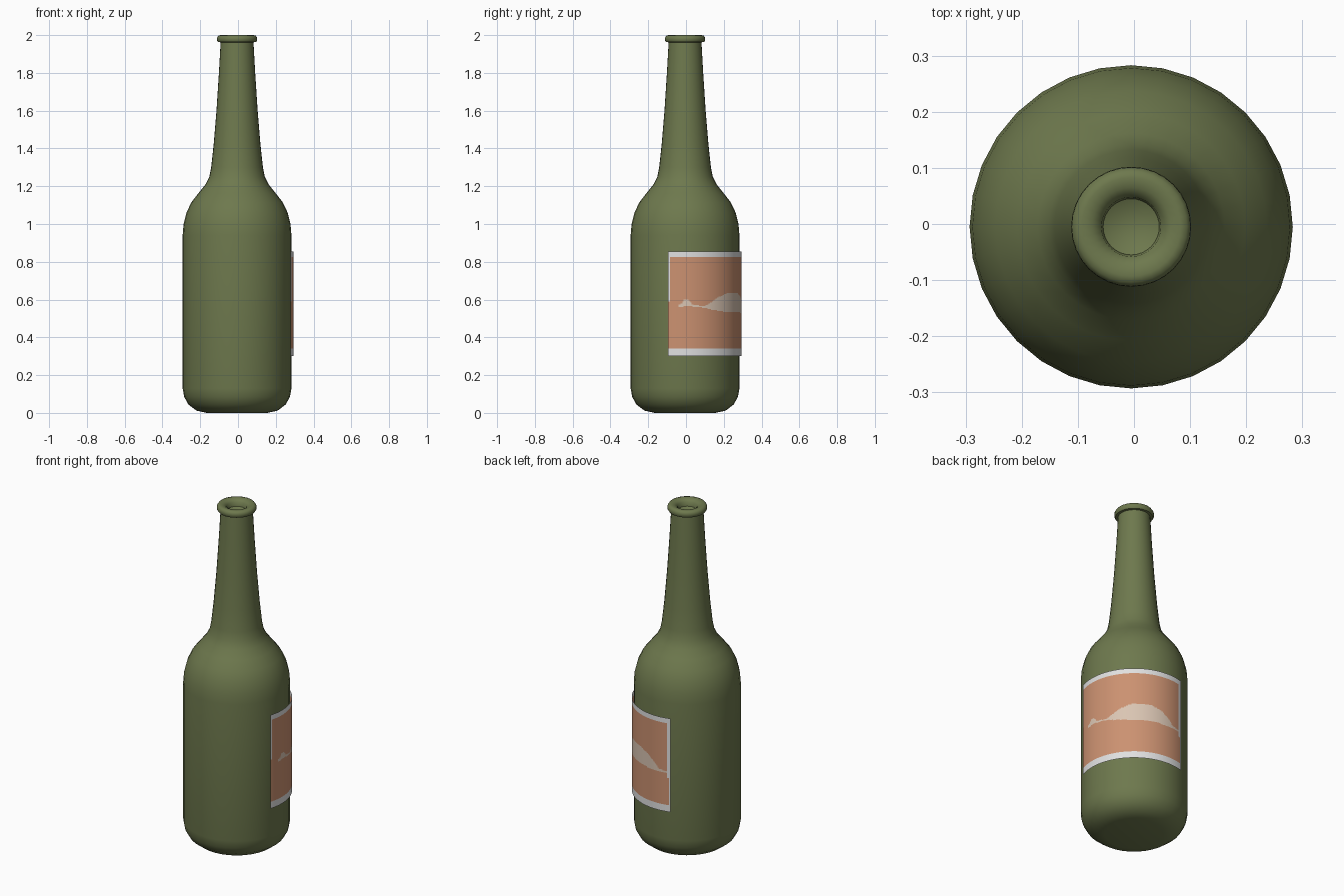
import bpy, bmesh, math
from mathutils import Vector

if "Cube" in bpy.data.objects:
    bpy.data.objects.remove(bpy.data.objects["Cube"])

CX = CY = -0.005  # bottle axis (label pushes the overall bounds outward)


def material(name, rgb):
    m = bpy.data.materials.new(name)
    m.diffuse_color = (*rgb, 1)
    m.use_nodes = True
    m.node_tree.nodes["Principled BSDF"].inputs["Base Color"].default_value = m.diffuse_color
    return m


def add_object(name, bm, mats):
    me = bpy.data.meshes.new(name)
    bm.to_mesh(me)
    bm.free()
    for m in mats:
        me.materials.append(m)
    ob = bpy.data.objects.new(name, me)
    ob.location = (CX, CY, 0)
    bpy.context.collection.objects.link(ob)
    bpy.ops.object.select_all(action='DESELECT')
    ob.select_set(True)
    bpy.context.view_layer.objects.active = ob
    bpy.ops.object.shade_smooth_by_angle(angle=math.radians(50))
    return ob


green = material("olive_glass", (0.155, 0.19, 0.075))
white = material("label_white", (0.75, 0.75, 0.75))
orange = material("label_orange", (0.60, 0.285, 0.165))
cream = material("label_cream", (0.70, 0.56, 0.45))

# Bottle: lathe profile (radius, height) with a rolled lip and recessed mouth
profile = [(0, 0), (0.16, 0), (0.215, 0.012), (0.258, 0.045), (0.28, 0.085),
           (0.288, 0.13), (0.288, 0.94), (0.283, 1.0), (0.268, 1.06),
           (0.242, 1.115), (0.203, 1.165), (0.167, 1.21), (0.147, 1.25),
           (0.137, 1.30), (0.124, 1.42), (0.109, 1.6), (0.096, 1.8),
           (0.087, 1.962), (0.101, 1.963), (0.107, 1.973), (0.106, 1.987),
           (0.099, 1.997), (0.088, 2.0), (0.07, 1.997), (0.053, 1.985),
           (0.05, 1.96), (0.03, 1.95), (0, 1.947)]
bm = bmesh.new()
vs = [bm.verts.new((r, 0, z)) for r, z in profile]
es = [bm.edges.new(p) for p in zip(vs, vs[1:])]
bmesh.ops.spin(bm, geom=vs + es, cent=(0, 0, 0), axis=(0, 0, 1),
               angle=math.tau, steps=32)
bmesh.ops.remove_doubles(bm, verts=bm.verts, dist=0.0005)
bmesh.ops.recalc_face_normals(bm, faces=bm.faces)
add_object("bottle", bm, [green])


def lerp_path(path, x):
    """Height of a polyline at x, or None outside it."""
    for (x0, y0), (x1, y1) in zip(path, path[1:]):
        if x0 <= x <= x1:
            return y0 + (y1 - y0) * (x - x0) / (x1 - x0)


# Label picture: upper and lower outlines (angle in degrees, height)
upper = [(-6, 0.575), (-3, 0.58), (-1, 0.6), (3, 0.6), (7, 0.577), (9, 0.571),
         (20, 0.564), (25, 0.578), (33, 0.603), (43, 0.627), (52, 0.637),
         (68, 0.635), (80, 0.612), (90, 0.572), (94, 0.545), (106, 0.539)]
lower = [(-6, 0.56), (3, 0.565), (20, 0.556), (30, 0.545), (50, 0.533),
         (106, 0.532)]


def label_colour(a, z):
    right_edge = 103.5 if z > 0.5 else 105.5
    if z > 0.825 or z < 0.34 or a > right_edge or (a < -15.5 and z > 0.59):
        return 0
    top, low = lerp_path(upper, a), lerp_path(lower, a)
    return 2 if top and low < z < top else 1


# Label: thin curved sheet just outside the glass, coloured by position
A0, A1, Z0, Z1, NA, NZ, R = -17.5, 107.5, 0.30, 0.855, 125, 111, 0.298
bm = bmesh.new()
grid = []
for i in range(NA + 1):
    a = math.radians(A0 + (A1 - A0) * i / NA)
    grid.append([bm.verts.new((R * math.cos(a), R * math.sin(a),
                               Z0 + (Z1 - Z0) * j / NZ)) for j in range(NZ + 1)])
for i in range(NA):
    for j in range(NZ):
        f = bm.faces.new((grid[i][j], grid[i + 1][j],
                          grid[i + 1][j + 1], grid[i][j + 1]))
        f.material_index = label_colour(A0 + (A1 - A0) * (i + 0.5) / NA,
                                        Z0 + (Z1 - Z0) * (j + 0.5) / NZ)
add_object("label", bm, [white, orange, cream])
